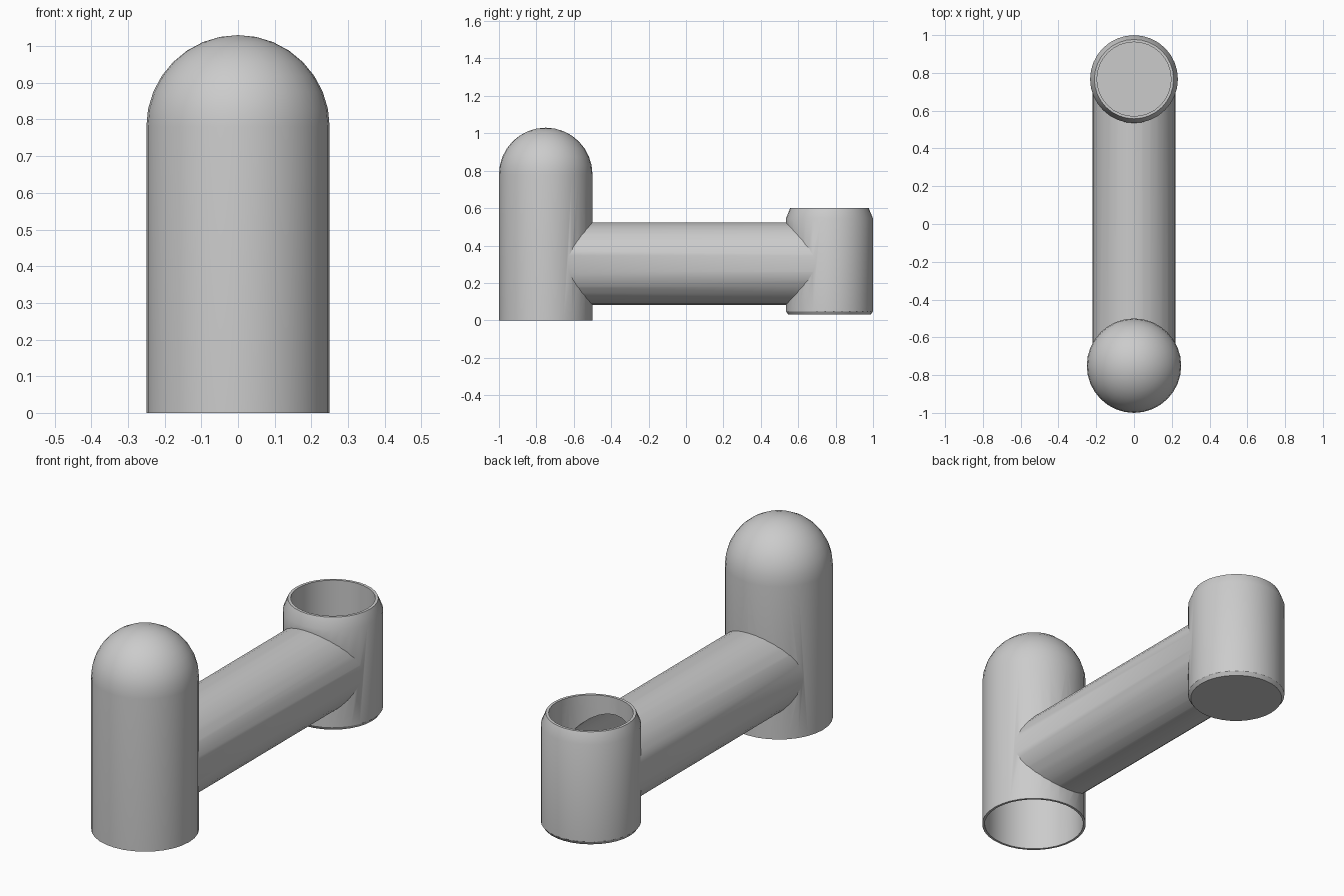
import bpy, bmesh
from math import sin, cos, pi
from mathutils import Matrix

cube = bpy.data.objects.get("Cube")
if cube:
    bpy.data.objects.remove(cube, do_unlink=True)

SIDES = 32
POST_Y, CUP_Y, PIPE_Z = -0.75, 0.767, 0.303

grey = bpy.data.materials.new("plain_grey")
grey.use_nodes = True
GREY = (0.6, 0.6, 0.6, 1)
grey.diffuse_color = GREY
grey.node_tree.nodes["Principled BSDF"].inputs["Base Color"].default_value = GREY


def make_object(name, bm, hidden=False):
    bmesh.ops.recalc_face_normals(bm, faces=bm.faces)
    mesh = bpy.data.meshes.new(name)
    bm.to_mesh(mesh)
    bm.free()
    mesh.materials.append(grey)
    obj = bpy.data.objects.new(name, mesh)
    bpy.context.collection.objects.link(obj)
    obj.hide_render = hidden
    return obj


def lathe(name, profile, y, hidden=False):
    """Closed solid turned around a vertical axis from (radius, z) points."""
    bm = bmesh.new()
    rings = []
    for r, z in profile:
        if r == 0:
            rings.append([bm.verts.new((0, y, z))] * SIDES)
        else:
            rings.append([bm.verts.new((r * cos(2 * pi * i / SIDES), y + r * sin(2 * pi * i / SIDES), z))
                          for i in range(SIDES)])
    for a, b in zip(rings, rings[1:]):
        for i in range(SIDES):
            j = (i + 1) % SIDES
            bm.faces.new(dict.fromkeys((a[i], a[j], b[j], b[i])))
    for ring in (rings[0], rings[-1]):
        if ring[0] is not ring[1]:
            bm.faces.new(ring)
    return make_object(name, bm, hidden)


def rod(name, r, y0, y1, hidden=False):
    """Cylinder lying along y."""
    bm = bmesh.new()
    turn = Matrix.Translation((0, (y0 + y1) / 2, PIPE_Z)) @ Matrix.Rotation(pi / 2, 4, "X")
    bmesh.ops.create_cone(bm, cap_ends=True, segments=SIDES, radius1=r, radius2=r,
                          depth=y1 - y0, matrix=turn)
    return make_object(name, bm, hidden)


def dome(r, base, z, steps=8):
    """Profile of a straight wall closed by a half sphere."""
    arc = [(r * cos(pi / 2 * i / steps), z + r * sin(pi / 2 * i / steps)) for i in range(steps)]
    return [(r, base)] + arc + [(0, z + r)]


# Outer shells: domed post, open cup and the pipe between them
body = lathe("domed_post_pipe_and_cup", dome(0.25, 0, 0.78), POST_Y)
cup = lathe("cup_shell", [(0.22, 0.03), (0.2325, 0.048), (0.2325, 0.545), (0.21, 0.6)], CUP_Y, True)
pipe = rod("pipe_shell", 0.22, POST_Y, CUP_Y, True)

# Hollows
post_bore = lathe("post_bore", dome(0.238, -0.1, 0.78), POST_Y, True)
cup_bore = lathe("cup_bore", [(0.196, 0.05), (0.196, 0.7)], CUP_Y, True)
pipe_bore = rod("pipe_bore", 0.211, POST_Y + 0.02, CUP_Y - 0.04, True)

steps = [(pipe, "UNION"), (cup, "UNION"), (post_bore, "DIFFERENCE"),
         (cup_bore, "DIFFERENCE"), (pipe_bore, "DIFFERENCE")]
bpy.context.view_layer.objects.active = body
for tool, operation in steps:
    mod = body.modifiers.new(tool.name, "BOOLEAN")
    mod.object, mod.operation, mod.solver = tool, operation, "EXACT"
    bpy.ops.object.modifier_apply(modifier=mod.name)
    bpy.data.objects.remove(tool, do_unlink=True)

# Smooth curved walls, crisp rims and joints
bpy.ops.object.select_all(action="DESELECT")
body.select_set(True)
bpy.ops.object.shade_smooth_by_angle(angle=pi / 6)
